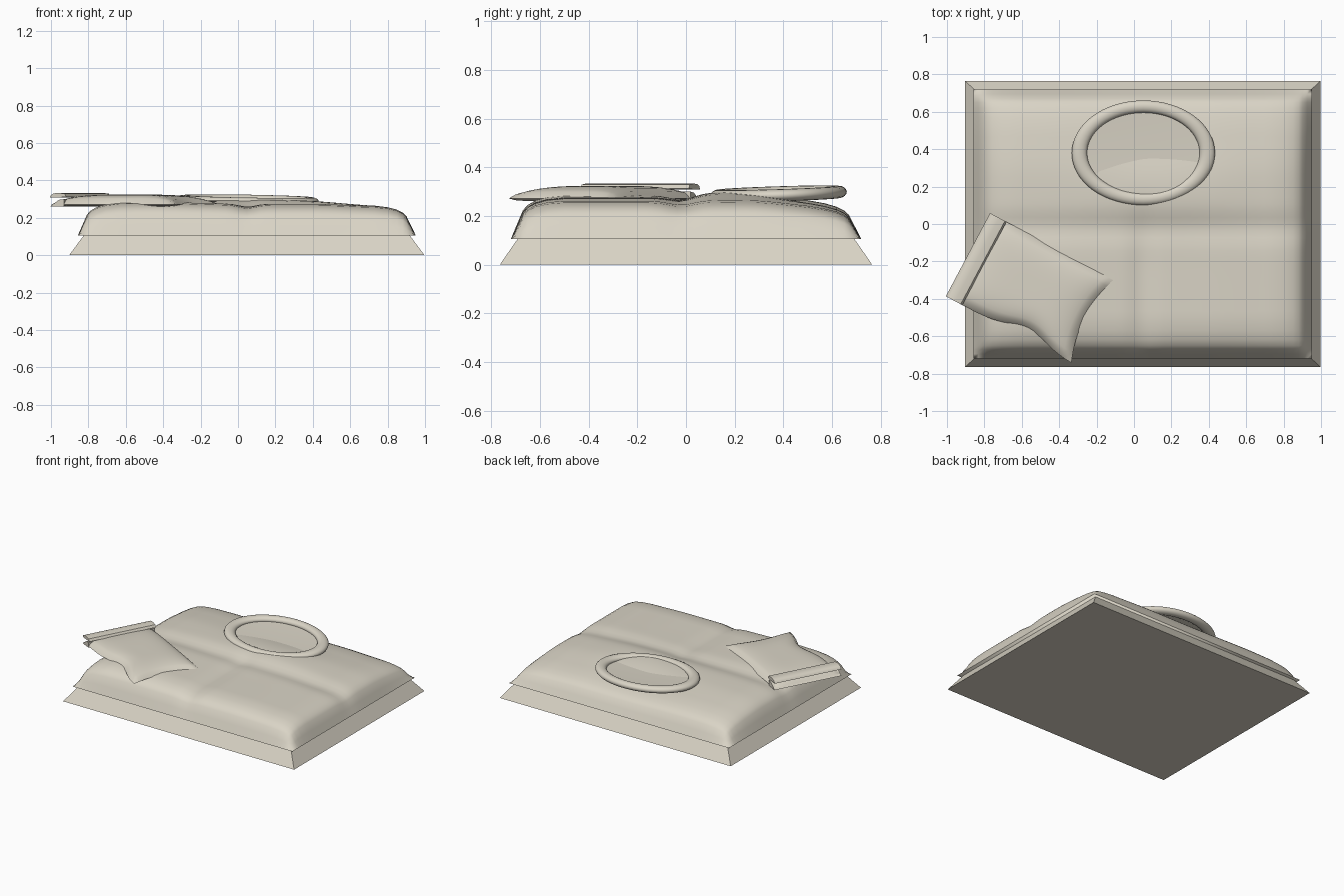
import bpy, bmesh, math
from mathutils import Vector, Matrix

if "Cube" in bpy.data.objects:
    bpy.data.objects.remove(bpy.data.objects["Cube"], do_unlink=True)

cloth = bpy.data.materials.new("warm_linen")
cloth.use_nodes = True
COLOUR = (0.70, 0.66, 0.565, 1)
cloth.diffuse_color = COLOUR
cloth.node_tree.nodes["Principled BSDF"].inputs["Base Color"].default_value = COLOUR


def finish(name, bm, angle=40):
    bmesh.ops.remove_doubles(bm, verts=bm.verts, dist=0.0005)
    bmesh.ops.recalc_face_normals(bm, faces=bm.faces)
    mesh = bpy.data.meshes.new(name)
    bm.to_mesh(mesh)
    bm.free()
    mesh.materials.append(cloth)
    obj = bpy.data.objects.new(name, mesh)
    bpy.context.collection.objects.link(obj)
    bpy.ops.object.select_all(action='DESELECT')
    obj.select_set(True)
    bpy.context.view_layer.objects.active = obj
    bpy.ops.object.shade_smooth_by_angle(angle=math.radians(angle))
    return obj


def sheet(bm, us, vs, point):
    """Grid of quads whose corners are point(u, v)."""
    rows = [[bm.verts.new(point(u, v)) for u in us] for v in vs]
    for a, b in zip(rows, rows[1:]):
        for i in range(len(us) - 1):
            bm.faces.new((a[i], a[i + 1], b[i + 1], b[i]))
    return rows


def lerp_table(table, t):
    for (a, x), (b, y) in zip(table, table[1:]):
        if t <= b:
            return x + (y - x) * max(t - a, 0) / (b - a)
    return table[-1][1]


def gauss(t, width):
    return math.exp(-(t / width) ** 2)


def smooth(t):
    t = min(max(t, 0), 1)
    return t * t * (3 - 2 * t)


# Flared base slab
CX = 0.047
bm = bmesh.new()
rings = []
for hx, hy, z in ((0.95, 0.765, 0), (0.87, 0.69, 0.108)):
    rings.append([bm.verts.new((CX + sx * hx, sy * hy, z))
                  for sx, sy in ((-1, -1), (1, -1), (1, 1), (-1, 1))])
bm.faces.new(rings[0][::-1])
bm.faces.new(rings[1])
for i in range(4):
    j = (i + 1) % 4
    bm.faces.new((rings[0][i], rings[0][j], rings[1][j], rings[1][i]))
finish("base_slab", bm, 30)

# Mattress: steep walls, rounded shoulders, creases across the middle
HX, HY, FLOOR = 0.904, 0.72, 0.105
WALL = ((0, 0), (0.05, 0.66), (0.07, 0.78), (0.1, 0.88), (0.15, 0.96), (0.22, 1.0))


def mattress_top(x, y):
    crease_y = gauss(y + 0.02, 0.07)
    crease_x = gauss(x - 0.05, 0.06) * smooth(0.5 - 2 * y)
    h = 0.273 + 0.012 * gauss(x + 0.45, 0.3)
    h += 0.025 * gauss(x - 0.15, 0.4) * gauss(y - 0.16, 0.2)
    h -= 0.03 * smooth((y - 0.25) / 0.4) + 0.012 * smooth((x - 0.4) / 0.4)
    return h - 0.018 * crease_y - 0.018 * crease_x


def mattress_point(x, y):
    wx = lerp_table(WALL, HX - abs(x - CX))
    wy = lerp_table(WALL, HY - abs(y))
    return (x, y, FLOOR + (mattress_top(x, y) - FLOOR) * wx * wy)


def stations(half, count):
    edge = [half - d for d in (0, 0.025, 0.05, 0.07, 0.1, 0.15, 0.22)]
    inner = edge[-1]
    middle = [inner * (2 * i / count - 1) for i in range(1, count)]
    return [-e for e in edge] + middle + edge[::-1]


bm = bmesh.new()
sheet(bm, [CX + x for x in stations(HX, 36)], stations(HY, 28), mattress_point)
bm.faces.new([bm.verts.new((CX + sx * HX, sy * HY, FLOOR))
              for sx, sy in ((-1, -1), (-1, 1), (1, 1), (1, -1))])
finish("mattress", bm, 50)

# Oval ring, slightly tilted, with a shallow membrane inside
tilt = Matrix.Translation((0.05, 0.38, 0.291)) @ Matrix.Rotation(math.radians(1.8), 4, 'X') \
    @ Matrix.Rotation(math.radians(1.0), 4, 'Y')
SEG, SIDES = 64, 16


def ring_point(a, b):
    grow = 0.041 * math.cos(b)
    return tilt @ Vector(((0.342 + grow) * math.cos(a), (0.248 + 0.8 * grow) * math.sin(a),
                          0.025 * math.sin(b)))


bm = bmesh.new()
sheet(bm, [math.tau * i / SEG for i in range(SEG + 1)],
      [math.tau * i / SIDES for i in range(SIDES + 1)], ring_point)
finish("oval_ring", bm, 60)

bm = bmesh.new()
bmesh.ops.create_circle(bm, cap_ends=True, cap_tris=True, segments=SEG, radius=1)
for v in bm.verts:
    centre = v.co.length < 0.1
    v.co = tilt @ Vector((v.co.x * 0.33, v.co.y * 0.24, -0.012 if centre else -0.004))
finish("ring_membrane", bm, 30)

# Pillow: puffed top and flat underside with pinched sides
place = Matrix.Translation((-0.548, -0.345, 0)) @ Matrix.Rotation(math.radians(-28), 4, 'Z')
PX, PY = 0.375, 0.252
us = [-1 + i / 14 for i in range(29)]
vs = [-1 + i / 10 for i in range(21)]


def pillow_xy(u, v):
    pinch_front = 0.055 * gauss(u - 0.25, 0.4) * smooth(-v)
    pinch_end = 0.05 * (1 - v * v) * smooth(u)
    return u * PX - pinch_end, v * PY + pinch_front


def pillow_top(u, v):
    x, y = pillow_xy(u, v)
    puff = (max(0, 1 - u ** 4) * max(0, 1 - v ** 4)) ** 0.5
    return place @ Vector((x, y, 0.272 + 0.052 * puff))


def pillow_bottom(u, v):
    x, y = pillow_xy(u, v)
    return place @ Vector((x, y, 0.26 + 0.012 * max(abs(u), abs(v)) ** 12))


bm = bmesh.new()
sheet(bm, us, vs, pillow_top)
sheet(bm, us, vs, pillow_bottom)
finish("pillow", bm, 50)

# Pillowcase cuff: rounded band above a thin lower lip, leaving the mouth open
CUFF = ((-0.385, 0.308), (-0.378, 0.322), (-0.36, 0.331), (-0.33, 0.333),
        (-0.295, 0.329), (-0.285, 0.312), (-0.33, 0.309))
LIP = ((-0.385, 0.26), (-0.30, 0.262), (-0.30, 0.30), (-0.33, 0.296))
for name, profile in (("cuff_band", CUFF), ("cuff_lip", LIP)):
    bm = bmesh.new()
    ends = [[bm.verts.new(place @ Vector((x, y, z))) for x, z in profile] for y in (-PY, PY)]
    bm.faces.new(ends[0])
    bm.faces.new(ends[1][::-1])
    for i in range(len(profile)):
        j = (i + 1) % len(profile)
        bm.faces.new((ends[0][i], ends[0][j], ends[1][j], ends[1][i]))
    finish(name, bm, 40)
